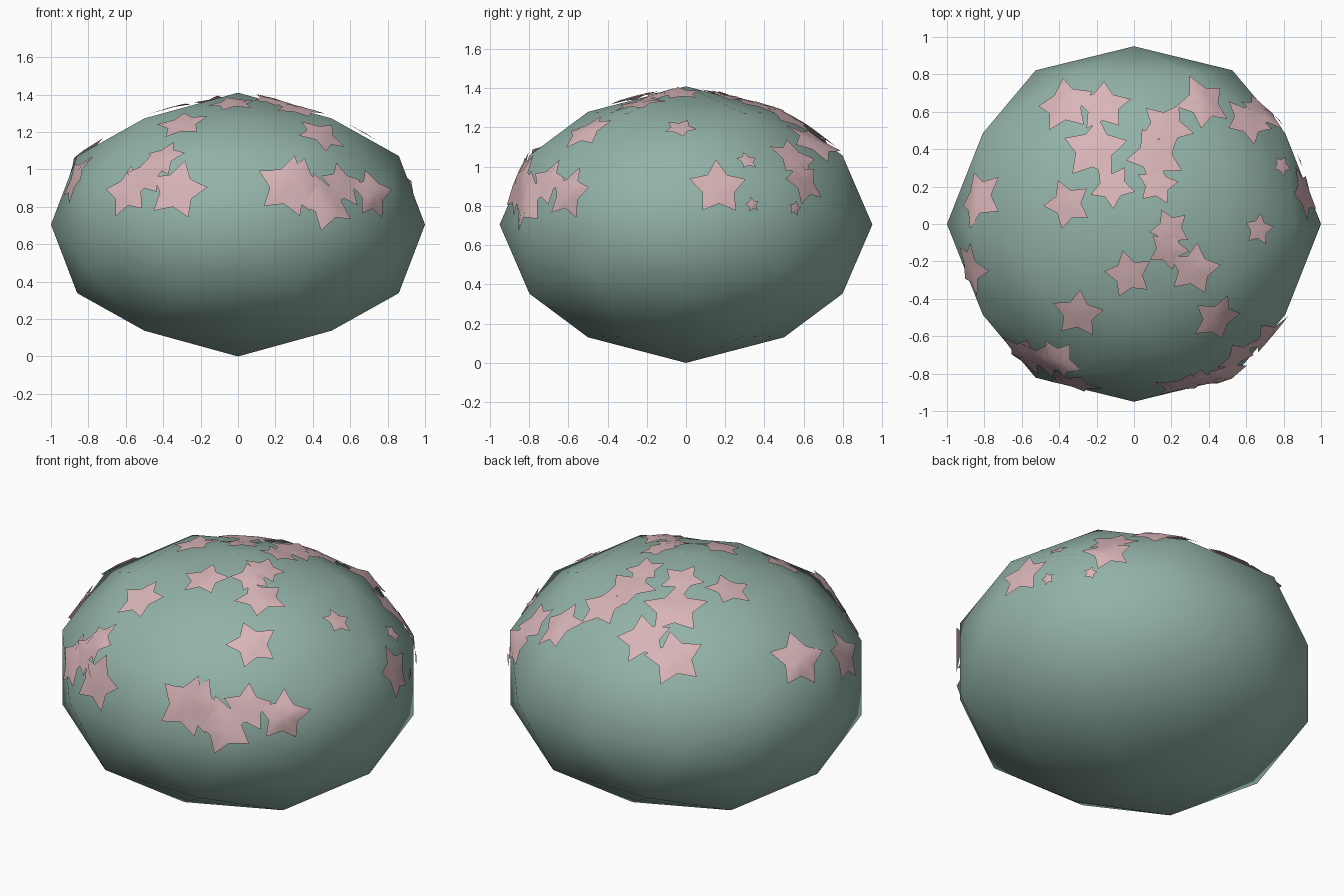
import bpy, bmesh, math, random
from mathutils import Vector
from mathutils.bvhtree import BVHTree

if "Cube" in bpy.data.objects:
    bpy.data.objects.remove(bpy.data.objects["Cube"])

random.seed(4)
RX, RY, RZ = 1.0, 0.95, 0.705
CENTRE = Vector((0, 0, RZ))


def material(name, rgb):
    m = bpy.data.materials.new(name)
    m.diffuse_color = (*rgb, 1)
    m.use_nodes = True
    m.node_tree.nodes["Principled BSDF"].inputs["Base Color"].default_value = m.diffuse_color
    return m


green = material("sage green", (0.29, 0.45, 0.39))
pink = material("dusty pink", (0.69, 0.46, 0.48))


def add_object(name, bm, mat):
    for f in bm.faces:
        f.smooth = True
    me = bpy.data.meshes.new(name)
    bm.to_mesh(me)
    me.materials.append(mat)
    ob = bpy.data.objects.new(name, me)
    bpy.context.collection.objects.link(ob)
    return ob


# Faceted egg body: one octant of points, mirrored on all axes and hulled
octant = [(1, 0, 0), (0, 1, 0), (0, 0, 1), (.526, .865, 0), (.86, 0, .52),
          (0, .526, .815), (.809, .51, .309), (.5, .309, .805), (.309, .84, .5)]
points = {(x * sx, y * sy, z * sz) for x, y, z in octant
          for sx in (-1, 1) for sy in (-1, 1) for sz in (-1, 1)}
bm = bmesh.new()
for x, y, z in sorted(points):
    bm.verts.new((x * RX, y * RY, z * RZ + RZ))
bmesh.ops.convex_hull(bm, input=bm.verts[:])
bmesh.ops.recalc_face_normals(bm, faces=bm.faces[:])
tree = BVHTree.FromBMesh(bm)
add_object("egg_body", bm, green)
bm.free()


def on_surface(p, lift):
    """Slide a point along its ray from the centre onto the body."""
    d = (p - CENTRE).normalized()
    hit = tree.ray_cast(CENTRE, d)[0]
    return hit + d * lift


def root(v):
    return math.sqrt(max(v, 0.0))


def add_star(name, c, radius, turn):
    """Five-pointed thin star draped over the body."""
    c = Vector(c)
    n = Vector((c.x / RX**2, c.y / RY**2, (c.z - RZ) / RZ**2)).normalized()
    side = Vector((0, 0, 1)).cross(n).normalized()
    up = n.cross(side)
    bm = bmesh.new()
    mid = bm.verts.new(on_surface(c, 0.022))
    rings = []
    for scale, lift in ((0.5, 0.02), (1.0, 0.018)):
        ring = []
        for i in range(10):
            a = turn + i * math.pi / 5
            r = radius * scale * (1 if i % 2 == 0 else 0.56)
            p = c + (side * math.sin(a) + up * math.cos(a)) * r
            ring.append(bm.verts.new(on_surface(p, lift)))
        rings.append(ring)
    inner, outer = rings
    for i in range(10):
        j = (i + 1) % 10
        bm.faces.new((mid, inner[j], inner[i]))
        bm.faces.new((inner[i], inner[j], outer[j], outer[i]))
    bm.normal_update()
    if sum((f.normal.dot(n) for f in bm.faces)) < 0:
        bmesh.ops.reverse_faces(bm, faces=bm.faces[:])
    add_object(name, bm, pink)
    bm.free()


# Stars on the upper side: x, y, radius
top_stars = [(-.38, .65, .17), (-.17, .65, .16), (-.22, .42, .19), (.38, .66, .16),
             (.18, .54, .16), (.12, .38, .17), (-.12, .21, .13), (.13, .22, .12),
             (-.37, .11, .14), (.2, -.03, .12), (.19, -.14, .12), (.33, -.25, .15),
             (-.03, -.28, .14), (-.31, -.5, .15), (.46, -.52, .15), (.69, -.03, .09),
             (.63, .57, .15), (-.85, .14, .17), (-.9, -.24, .16)]
for i, (x, y, r) in enumerate(top_stars):
    z = RZ + RZ * root(1 - (x / RX)**2 - (y / RY)**2)
    add_star(f"top_star_{i + 1}", (x, y, z), r, random.uniform(-.5, .5))

# Stars on the front: x, z, radius
front_stars = [(-.6, .89, .16), (-.5, .97, .14), (-.4, 1.06, .13), (-.33, .89, .17),
               (.27, .91, .18), (.33, .92, .16), (.48, .83, .17), (.57, .92, .14),
               (.73, .87, .15)]
for i, (x, z, r) in enumerate(front_stars):
    y = -RY * root(1 - (x / RX)**2 - ((z - RZ) / RZ)**2)
    add_star(f"front_star_{i + 1}", (x, y, z), r, random.uniform(-.4, .4))

# Stars on the right side: y, z, radius
right_stars = [(.17, .9, .16), (.35, .81, .04), (.32, 1.04, .06),
               (.61, .93, .14), (.57, .79, .04)]
for i, (y, z, r) in enumerate(right_stars):
    x = RX * root(1 - (y / RY)**2 - ((z - RZ) / RZ)**2)
    add_star(f"right_star_{i + 1}", (x, y, z), r, random.uniform(-.3, .3))
